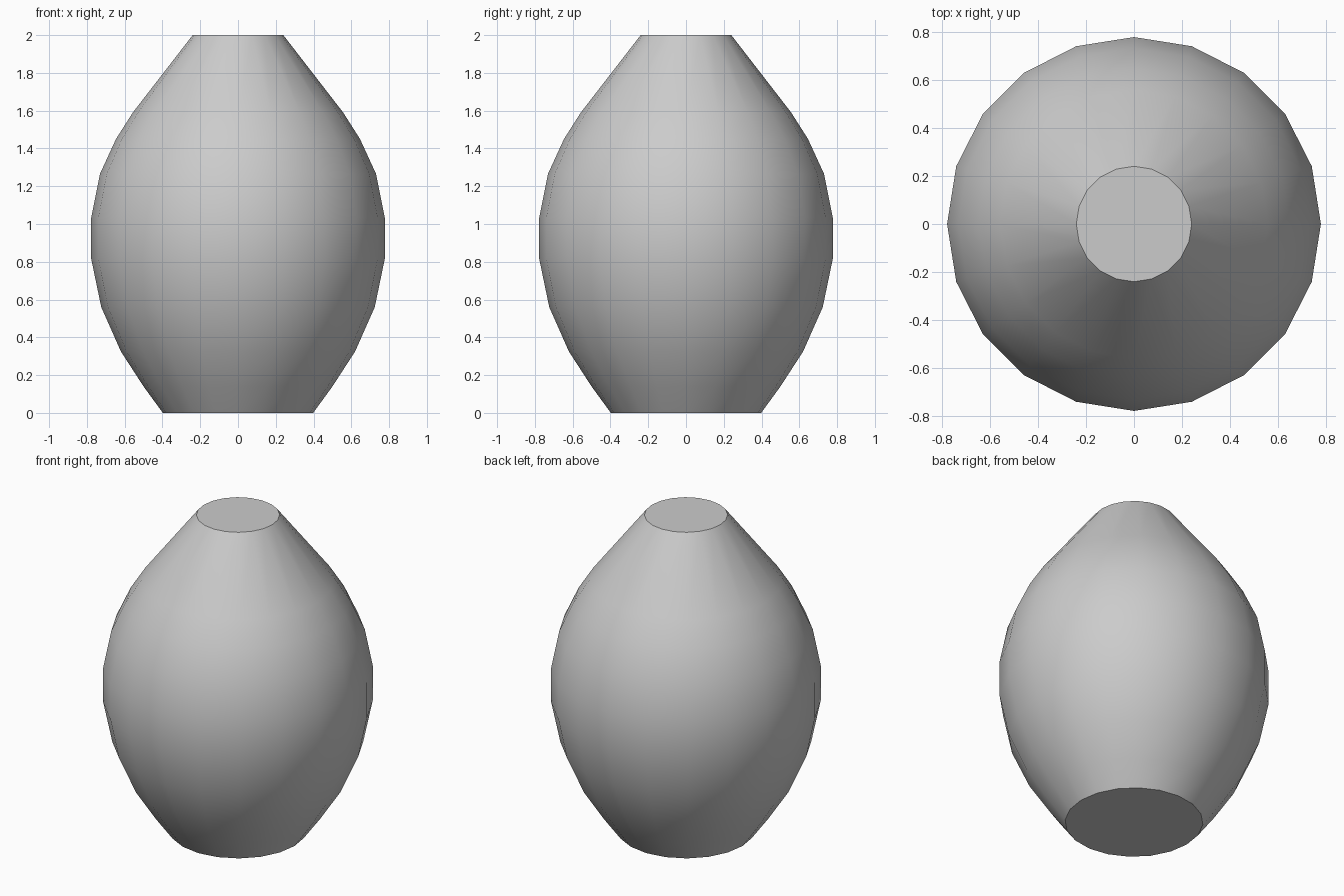
import bpy, bmesh
from math import cos, sin, tau, radians

if "Cube" in bpy.data.objects:
    bpy.data.objects.remove(bpy.data.objects["Cube"])

SIDES = 20
# Profile as (radius, height), bottom to top
PROFILE = [(0.398, 0), (0.50, 0.14), (0.62, 0.325), (0.724, 0.56), (0.777, 0.815),
           (0.777, 1.035), (0.731, 1.265), (0.646, 1.45), (0.557, 1.59), (0.24, 2.0)]

# Vase body: stacked rings joined by quads, closed at both ends
bm = bmesh.new()
rings = [[bm.verts.new((r * cos(tau * i / SIDES), r * sin(tau * i / SIDES), z))
          for i in range(SIDES)] for r, z in PROFILE]
for low, high in zip(rings, rings[1:]):
    for i in range(SIDES):
        j = (i + 1) % SIDES
        bm.faces.new((low[i], low[j], high[j], high[i]))
bm.faces.new(rings[0][::-1])
bm.faces.new(rings[-1])

mesh = bpy.data.meshes.new("vase_body")
bm.to_mesh(mesh)
bm.free()
vase = bpy.data.objects.new("vase_body", mesh)
bpy.context.collection.objects.link(vase)

# Smooth sides, sharp rims
bpy.context.view_layer.objects.active = vase
vase.select_set(True)
bpy.ops.object.shade_smooth_by_angle(angle=radians(30))
